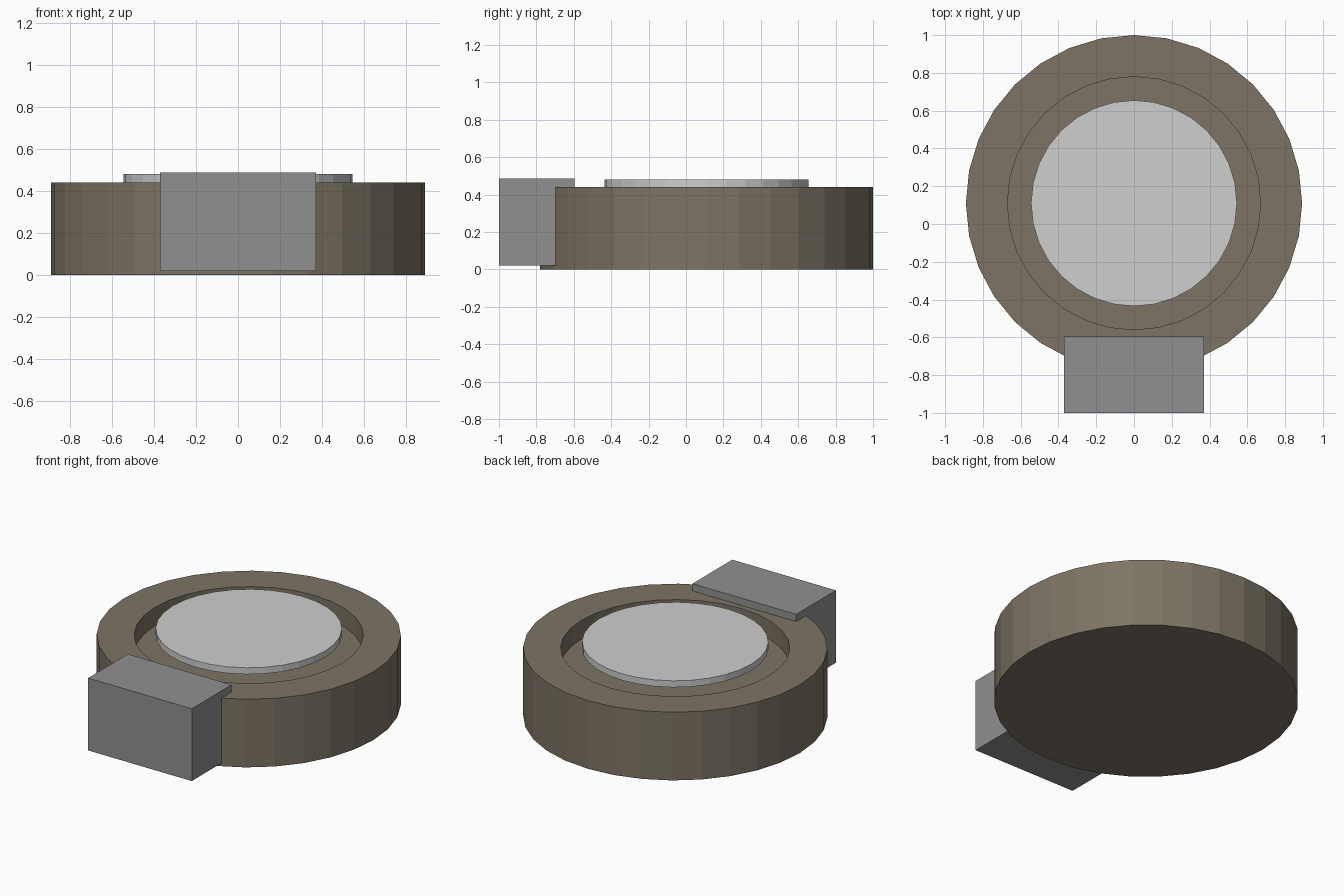
import bpy, bmesh, math

if "Cube" in bpy.data.objects:
    bpy.data.objects.remove(bpy.data.objects["Cube"])

CY = 0.11      # centre of the round body
SEG = 32


def material(name, rgb):
    m = bpy.data.materials.new(name)
    m.diffuse_color = (*rgb, 1)
    m.use_nodes = True
    m.node_tree.nodes["Principled BSDF"].inputs["Base Color"].default_value = m.diffuse_color
    return m


olive = material("olive brown", (0.205, 0.175, 0.130))
pale = material("pale grey", (0.62, 0.62, 0.62))
grey = material("mid grey", (0.28, 0.28, 0.28))


def finish(name, bm, mat):
    bmesh.ops.recalc_face_normals(bm, faces=bm.faces)
    me = bpy.data.meshes.new(name)
    bm.to_mesh(me)
    bm.free()
    me.materials.append(mat)
    ob = bpy.data.objects.new(name, me)
    bpy.context.collection.objects.link(ob)
    return ob


def lathe(name, profile, mat):
    """Revolve an (r, z) profile and cap both ends."""
    bm = bmesh.new()
    rings = []
    for r, z in profile:
        rings.append([bm.verts.new((r * math.sin(2 * math.pi * i / SEG),
                                    CY + r * math.cos(2 * math.pi * i / SEG), z))
                      for i in range(SEG)])
    for a, b in zip(rings, rings[1:]):
        for i in range(SEG):
            j = (i + 1) % SEG
            bm.faces.new((a[i], a[j], b[j], b[i]))
    bm.faces.new(rings[0])
    bm.faces.new(rings[-1])
    return finish(name, bm, mat)


def box(name, lo, hi, mat):
    bm = bmesh.new()
    bmesh.ops.create_cube(bm, size=1)
    for v in bm.verts:
        v.co = [l + (c + 0.5) * (h - l) for c, l, h in zip(v.co, lo, hi)]
    return finish(name, bm, mat)


# Round body with a recess in its top
lathe("round_body", [(0.89, 0), (0.89, 0.44), (0.67, 0.44), (0.67, 0.32)], olive)

# Raised disc over the recess
lathe("top_disc", [(0.545, 0.44), (0.545, 0.482)], pale)

# Block at the front edge
box("front_block", (-0.37, -1.0, 0.02), (0.37, -0.595, 0.487), grey)
